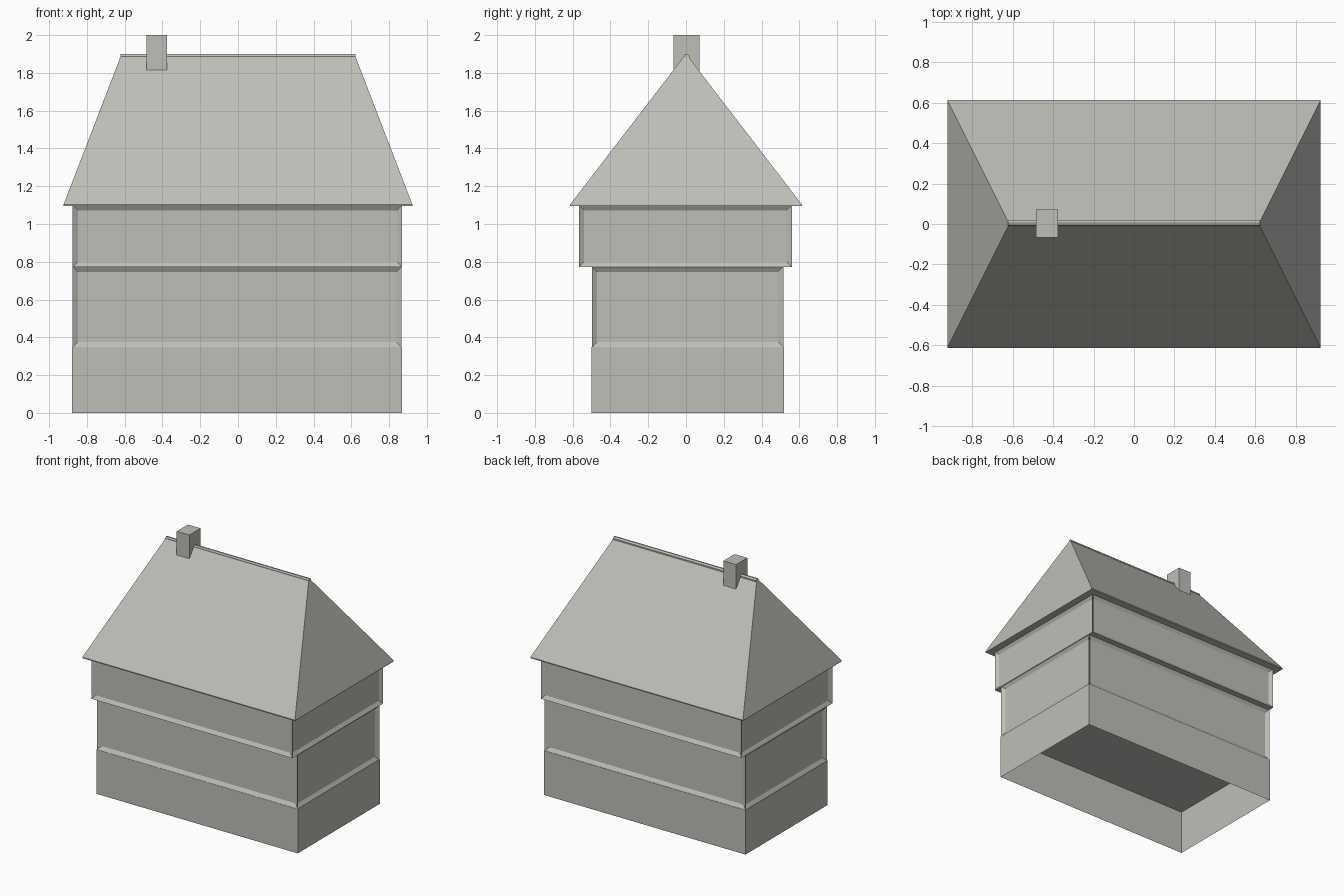
import bpy
import bmesh

default_cube = bpy.data.objects.get("Cube")
if default_cube:
    bpy.data.objects.remove(default_cube, do_unlink=True)

# One warm grey for the whole house
grey = bpy.data.materials.new("warm_grey")
grey.use_nodes = True
colour = (0.52, 0.52, 0.485, 1.0)
grey.diffuse_color = colour
grey.node_tree.nodes["Principled BSDF"].inputs["Base Color"].default_value = colour


def finish(name, bm):
    bmesh.ops.recalc_face_normals(bm, faces=bm.faces)
    mesh = bpy.data.meshes.new(name)
    bm.to_mesh(mesh)
    bm.free()
    mesh.materials.append(grey)
    obj = bpy.data.objects.new(name, mesh)
    bpy.context.collection.objects.link(obj)
    return obj


def ring(bm, x, y, z):
    """Four corners of a rectangle, given (min, max) ranges in x and y."""
    return [bm.verts.new(p) for p in ((x[0], y[0], z), (x[1], y[0], z),
                                      (x[1], y[1], z), (x[0], y[1], z))]


def loft(name, levels, bottom=True, frame=0.0, recess=0.0):
    """Stack rectangles into a solid; optionally sink a panel in each wall."""
    bm = bmesh.new()
    rings = [ring(bm, *level) for level in levels]
    walls = []
    for low, high in zip(rings, rings[1:]):
        for i in range(4):
            j = (i + 1) % 4
            walls.append(bm.faces.new((low[i], low[j], high[j], high[i])))
    bm.faces.new(rings[-1])
    if bottom:
        bm.faces.new(rings[0][::-1])
    if frame:
        bm.normal_update()
        bmesh.ops.inset_individual(bm, faces=walls, thickness=frame,
                                   depth=-recess, use_even_offset=True)
    return finish(name, bm)


def box(name, x, y, z, **options):
    return loft(name, [(x, y, z[0]), (x, y, z[1])], **options)


# Plinth, hollow and open underneath
box("plinth", (-0.879, 0.869), (-0.5, 0.518), (0, 0.348), bottom=False)

# Framed storeys with sunken wall panels, the upper one overhanging
box("lower_storey", (-0.876, 0.866), (-0.498, 0.515), (0.348, 0.775),
    frame=0.028, recess=0.018)
box("upper_storey", (-0.875, 0.869), (-0.567, 0.56), (0.772, 1.1),
    frame=0.028, recess=0.018)

# Hipped roof with a thin eaves edge and a narrow ridge cap
eaves_x, eaves_y = (-0.923, 0.923), (-0.613, 0.613)
ridge_x = (-0.622, 0.622)
loft("roof", [(eaves_x, eaves_y, 1.096),
              (eaves_x, eaves_y, 1.104),
              (ridge_x, (-0.012, 0.012), 1.886)])
loft("ridge_cap", [(ridge_x, (-0.01, 0.018), 1.88),
                   (ridge_x, (-0.01, 0.018), 1.89),
                   (ridge_x, (-0.005, 0.006), 1.9)])

# Chimney straddling the ridge
box("chimney", (-0.485, -0.375), (-0.067, 0.072), (1.79, 2.0))
